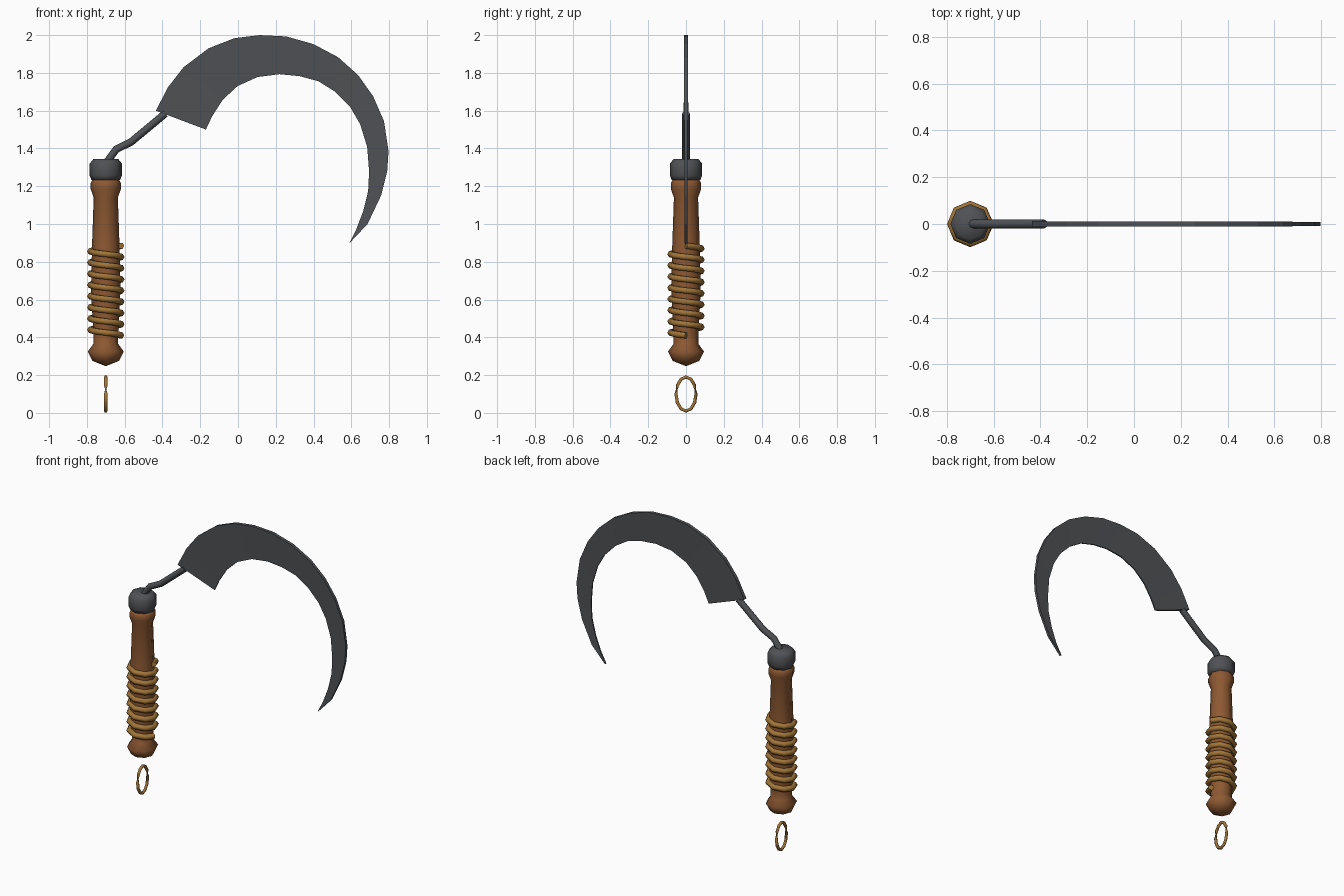
import bpy, bmesh
from math import sin, cos, pi

if "Cube" in bpy.data.objects:
    bpy.data.objects.remove(bpy.data.objects["Cube"])

CX = -0.70  # handle axis


def material(name, rgb):
    m = bpy.data.materials.new(name)
    m.diffuse_color = (*rgb, 1)
    m.use_nodes = True
    m.node_tree.nodes["Principled BSDF"].inputs["Base Color"].default_value = m.diffuse_color
    return m


WOOD = material("wood", (0.27, 0.10, 0.032))
CORD = material("cord", (0.36, 0.18, 0.04))
STEEL = material("steel", (0.08, 0.083, 0.09))


def add_object(name, data, mat):
    data.materials.append(mat)
    ob = bpy.data.objects.new(name, data)
    bpy.context.collection.objects.link(ob)
    return ob


def mesh_object(name, bm, mat, smooth):
    bmesh.ops.recalc_face_normals(bm, faces=bm.faces)
    for f in bm.faces:
        f.smooth = smooth
    me = bpy.data.meshes.new(name)
    bm.to_mesh(me)
    bm.free()
    return add_object(name, me, mat)


def lathe(name, profile, mat, sides=8):
    """Revolve (radius, z) points about the handle axis."""
    bm = bmesh.new()
    rings = [[bm.verts.new((CX + r * cos(2 * pi * i / sides), r * sin(2 * pi * i / sides), z))
              for i in range(sides)] for r, z in profile]
    for a, b in zip(rings, rings[1:]):
        for i in range(sides):
            j = (i + 1) % sides
            bm.faces.new((a[i], a[j], b[j], b[i]))
    bmesh.ops.remove_doubles(bm, verts=bm.verts, dist=1e-5)
    return mesh_object(name, bm, mat, True)


def tube(name, points, radius, mat, resolution, cyclic=False):
    """Sweep a round section along a polyline."""
    cu = bpy.data.curves.new(name, 'CURVE')
    cu.dimensions = '3D'
    cu.twist_mode = 'Z_UP'
    cu.bevel_depth = radius
    cu.bevel_resolution = resolution
    cu.use_fill_caps = True
    sp = cu.splines.new('POLY')
    sp.points.add(len(points) - 1)
    for p, co in zip(sp.points, points):
        p.co = (*co, 1)
    sp.use_cyclic_u = cyclic
    return add_object(name, cu, mat)


# Turned wooden handle
lathe("handle", [(0, 0.247), (0.07, 0.275), (0.095, 0.325), (0.066, 0.365), (0.066, 0.42),
                 (0.078, 0.65), (0.073, 0.88), (0.064, 1.14), (0.08, 1.185),
                 (0.08, 1.215), (0.07, 1.235), (0, 1.235)], WOOD)

# Steel collar
lathe("collar", [(0, 1.232), (0.075, 1.232), (0.085, 1.255), (0.085, 1.32),
                 (0.065, 1.345), (0, 1.345)], STEEL)

# Cord wound around the grip, eight steps per turn
TURNS = 8
tube("grip_wrap", [(CX + 0.081 * cos(i * pi / 4), -0.081 * sin(i * pi / 4),
                    0.41 + 0.475 * i / (8 * TURNS)) for i in range(8 * TURNS + 1)],
     0.018, CORD, 1)

# Hanging loop under the handle
tube("hanging_loop", [(CX, 0.053 * cos(i * pi / 6), 0.1 + 0.09 * sin(i * pi / 6))
                      for i in range(12)], 0.01, CORD, 1, cyclic=True)

# Bent tang joining collar and blade
tube("tang", [(CX, 0, 1.32), (-0.645, 0, 1.395), (-0.565, 0, 1.435), (-0.385, 0, 1.585)],
     0.02, STEEL, 2)

# Crescent blade: spine and cutting edge as (x, z), meeting at the tip
SPINE = [(-.435, 1.60), (-.37, 1.725), (-.288, 1.83), (-.156, 1.93), (-.018, 1.984),
         (.114, 2.0), (.256, 1.993), (.40, 1.952), (.53, 1.883), (.636, 1.788),
         (.715, 1.677), (.773, 1.544), (.797, 1.385), (.79, 1.28), (.758, 1.152),
         (.686, 1.0)]
EDGE = [(-.17, 1.50), (-.137, 1.57), (-.082, 1.656), (-.003, 1.73), (.103, 1.778),
        (.219, 1.793), (.325, 1.783), (.425, 1.756), (.515, 1.70), (.594, 1.619),
        (.647, 1.528), (.684, 1.407), (.694, 1.28), (.689, 1.174), (.663, 1.068),
        (.626, .972)]
TIP = (.589, .897)
bm = bmesh.new()
loops = []
for i, (s, e) in enumerate(zip(SPINE + [TIP], EDGE + [TIP])):
    t = 0.012 - 0.004 * i / len(SPINE)  # thins towards the tip
    ring = [(s, -t), (s, t)] + ([(e, 0.004), (e, -0.004)] if s != e else [])
    loops.append([bm.verts.new((p[0], y, p[1])) for p, y in ring])
for a, b in zip(loops, loops[1:-1]):
    for k in range(4):
        bm.faces.new((a[k], a[(k + 1) % 4], b[(k + 1) % 4], b[k]))
bm.faces.new(loops[0])
a, (front, back) = loops[-2], loops[-1]
bm.faces.new((a[0], a[1], back, front))
bm.faces.new((a[1], a[2], back))
bm.faces.new((a[2], a[3], front, back))
bm.faces.new((a[3], a[0], front))
mesh_object("blade", bm, STEEL, False)
